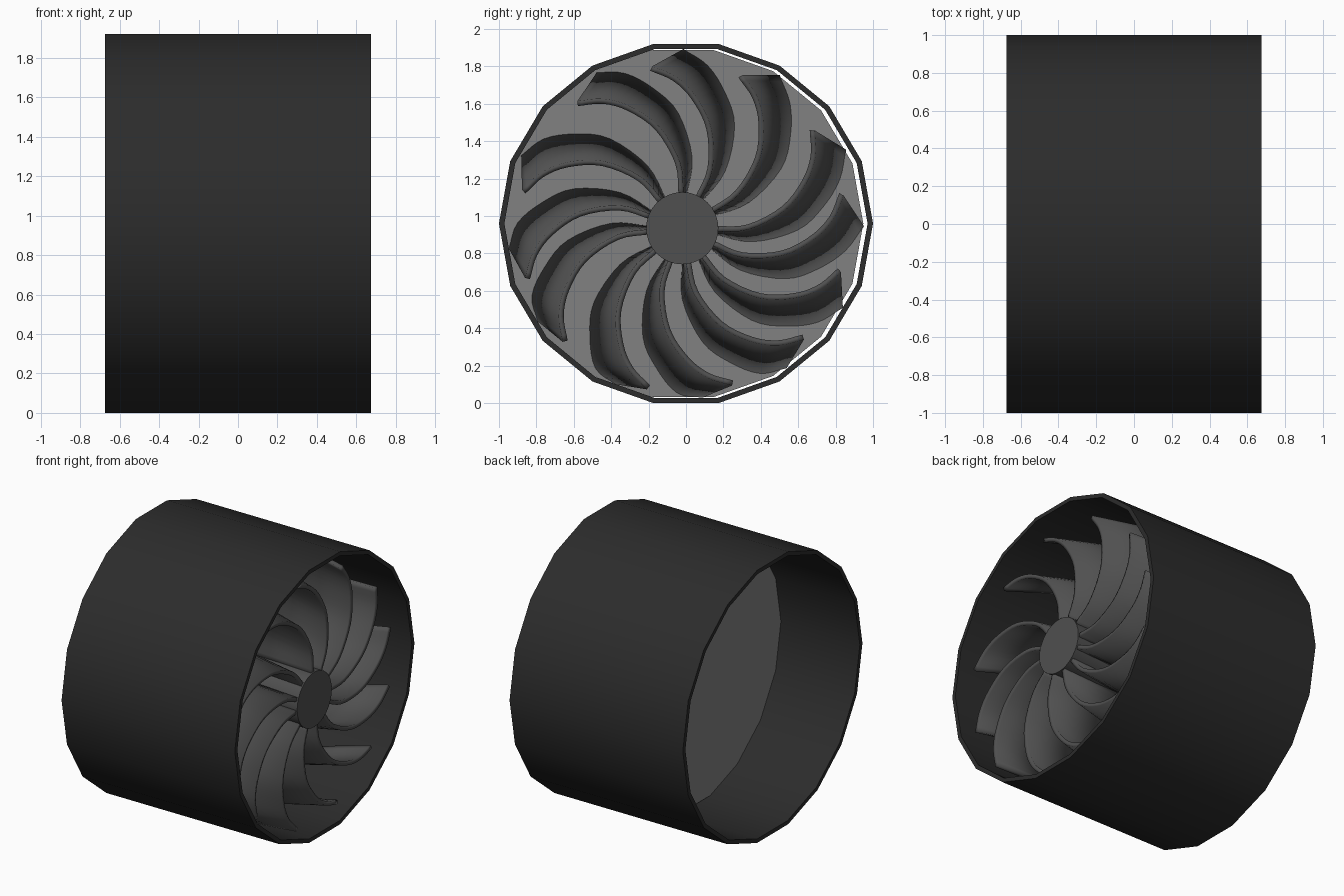
import bpy, bmesh, math
from mathutils import Vector

if "Cube" in bpy.data.objects:
    bpy.data.objects.remove(bpy.data.objects["Cube"])

ZC, SQ, N = 0.96, 0.975, 18      # wheel centre height, vertical squash, rim sides
HUB_Y, HUB_Z = -0.02, 0.935      # hub sits slightly off the rim centre


def material(name, v):
    m = bpy.data.materials.new(name)
    m.diffuse_color = (v, v, v, 1)
    m.use_nodes = True
    m.node_tree.nodes["Principled BSDF"].inputs["Base Color"].default_value = m.diffuse_color
    return m


BLACK = material("black", 0.025)
DARK = material("dark_grey", 0.08)
GREY = material("mid_grey", 0.22)


def finish(name, bm, mat, angle=30):
    bmesh.ops.recalc_face_normals(bm, faces=bm.faces)
    me = bpy.data.meshes.new(name)
    bm.to_mesh(me)
    bm.free()
    ob = bpy.data.objects.new(name, me)
    bpy.context.collection.objects.link(ob)
    me.materials.append(mat)
    bpy.ops.object.select_all(action='DESELECT')
    ob.select_set(True)
    bpy.context.view_layer.objects.active = ob
    bpy.ops.object.shade_smooth_by_angle(angle=math.radians(angle))
    return ob


def ring(bm, x, r, n, cy=0, cz=ZC, sq=SQ):
    return [bm.verts.new((x, cy + r * math.cos(2 * math.pi * i / n),
                          cz + sq * r * math.sin(2 * math.pi * i / n))) for i in range(n)]


def bridge(bm, a, b):
    for i in range(len(a)):
        j = (i + 1) % len(a)
        bm.faces.new((a[i], a[j], b[j], b[i]))


def disc(name, x0, x1, r, n, cy, cz, sq, mat):
    bm = bmesh.new()
    a, b = ring(bm, x0, r, n, cy, cz, sq), ring(bm, x1, r, n, cy, cz, sq)
    bridge(bm, a, b)
    bm.faces.new(a)
    bm.faces.new(b)
    return finish(name, bm, mat)


# Rim: open 18-sided tube with a thin wall
bm = bmesh.new()
loops = [ring(bm, x, r, N) for x, r in ((-0.675, 1.0), (0.675, 1.0), (0.675, 0.971), (-0.675, 0.971))]
for k in range(4):
    bridge(bm, loops[k], loops[(k + 1) % 4])
finish("rim", bm, BLACK)

# Back plate inside the rim and the central hub
disc("back_plate", -0.06, -0.03, 0.965, N, -0.017, ZC, SQ, GREY)
disc("hub", -0.04, 0.61, 0.193, 32, HUB_Y, HUB_Z, 1.0, DARK)

# Blade edges as (radius, angle in degrees relative to the blade tip)
FRONT = [(0.17, -38), (0.35, -36), (0.55, -26), (0.70, -16), (0.80, -8), (0.87, 0)]
BACK = [(0.17, -43), (0.38, -46), (0.61, -37), (0.75, -28), (0.87, -19.5), (0.96, -11)]


def point(r, a, x):
    y = HUB_Y + r * math.cos(math.radians(a))
    z = HUB_Z + r * math.sin(math.radians(a)) - ZC
    k = max(1.0, math.hypot(y, z / SQ) / 0.945)      # keep inside the rim
    return Vector((x, y / k, ZC + z / k))


def smooth(pts, steps=4):
    p = [2 * pts[0] - pts[1]] + pts + [2 * pts[-1] - pts[-2]]
    out = []
    for i in range(1, len(p) - 2):
        a, b, c, d = p[i - 1:i + 3]
        for s in range(steps):
            t = s / steps
            out.append(0.5 * (2 * b + (c - a) * t + (2 * a - 5 * b + 4 * c - d) * t * t
                              + (3 * b - a - 3 * c + d) * t ** 3))
    return out + [pts[-1]]


def blade(name, tip):
    bm = bmesh.new()
    f = [bm.verts.new(v) for v in smooth([point(r, tip + a, 0.60) for r, a in FRONT])]
    b = [bm.verts.new(v) for v in smooth([point(r, tip + a, -0.04) for r, a in BACK])]
    for i in range(len(f) - 1):
        bm.faces.new((f[i], f[i + 1], b[i + 1], b[i]))
    ob = finish(name, bm, DARK)
    mod = ob.modifiers.new("thickness", 'SOLIDIFY')
    mod.thickness, mod.offset = 0.028, 0


# Twelve swept blades, slightly unevenly spaced
for i, tip in enumerate((130, 101, 69, 37, 12, -15, -42, -72, -102, -136, -162, 167)):
    blade(f"blade_{i + 1}", tip)
